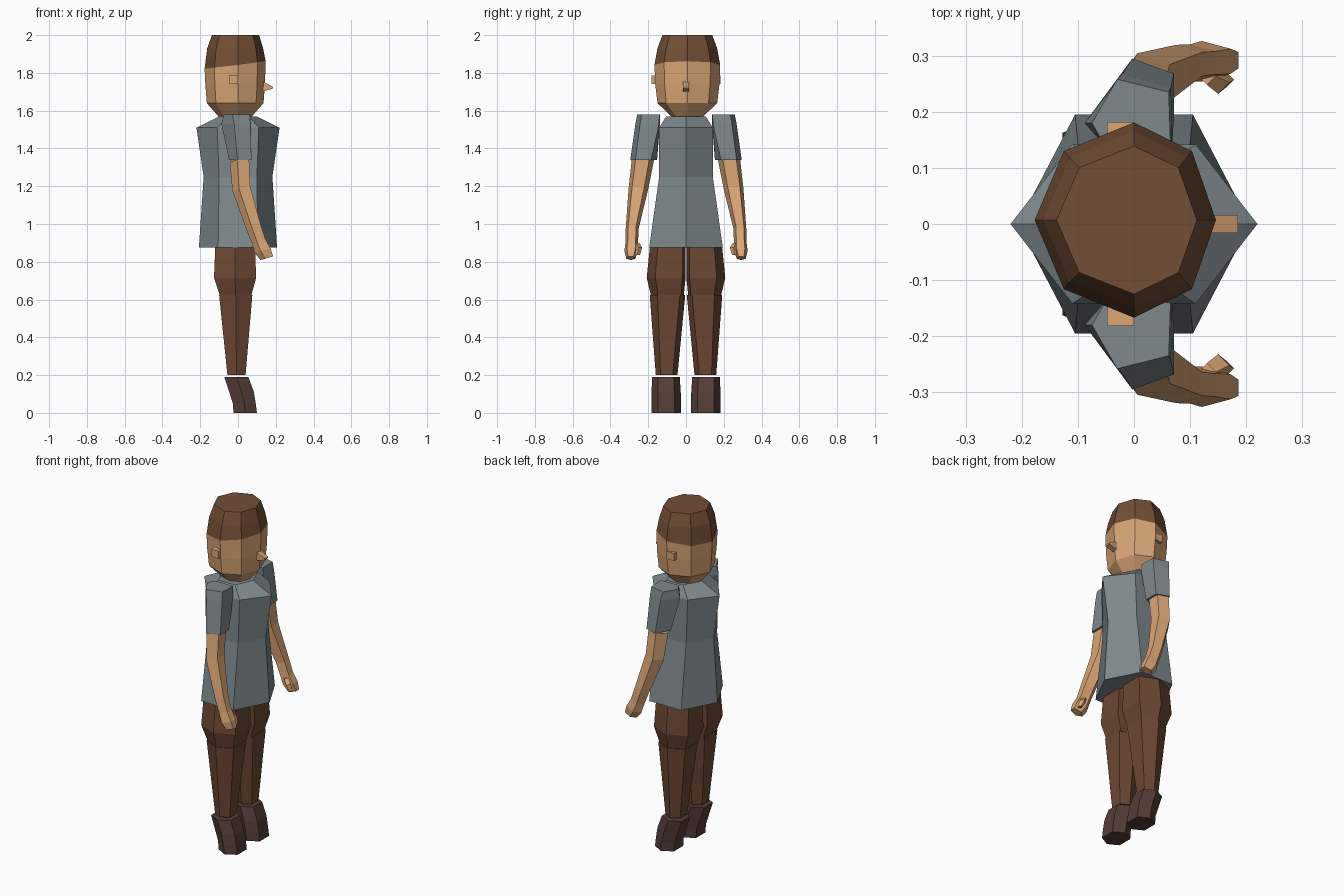
import bpy, bmesh
from math import cos, sin, radians

if "Cube" in bpy.data.objects:
    bpy.data.objects.remove(bpy.data.objects["Cube"])


def material(name, rgb):
    m = bpy.data.materials.new(name)
    m.diffuse_color = (*rgb, 1)
    m.use_nodes = True
    m.node_tree.nodes["Principled BSDF"].inputs["Base Color"].default_value = m.diffuse_color
    return m


SKIN = material("skin", (0.70, 0.38, 0.18))
HAIR = material("brown_hair", (0.17, 0.077, 0.036))
SHIRT = material("grey_cloth", (0.21, 0.25, 0.265))
TROUSERS = material("brown_cloth", (0.15, 0.064, 0.033))
SHOES = material("dark_leather", (0.09, 0.047, 0.038))


def loft(name, rings, mat, mirror=False, caps=(True, True)):
    """Skin a stack of point rings with flat faces."""
    bm = bmesh.new()
    loops = [[bm.verts.new(p) for p in ring] for ring in rings]
    n = len(loops[0])
    for a, b in zip(loops, loops[1:]):
        for i in range(n):
            j = (i + 1) % n
            bm.faces.new((a[i], a[j], b[j], b[i]))
    for use, loop in zip(caps, (loops[0], loops[-1])):
        if use:
            bm.faces.new(loop)
    bmesh.ops.recalc_face_normals(bm, faces=bm.faces)
    me = bpy.data.meshes.new(name)
    bm.to_mesh(me)
    bm.free()
    me.materials.append(mat)
    ob = bpy.data.objects.new(name, me)
    bpy.context.collection.objects.link(ob)
    if mirror:
        mod = ob.modifiers.new("mirror", 'MIRROR')
        mod.use_axis = (False, True, False)
    return ob


def ring(cx, cy, z, rx, ry, n=8, start=0):
    angles = [radians(start + 360 * i / n) for i in range(n)]
    return [(cx + rx * cos(a), cy + ry * sin(a), z) for a in angles]


def head_ring(z, front, back, ry, tilt=0):
    """Octagon with a deeper back half; tilt raises the face side."""
    pts = ring(0, 0.007, z, 1, ry)
    return [(x * (front if x > 0 else back), y, z + tilt * x) for x, y, _ in pts]


def hexagon_x(z, rx, cx, cy):
    """Hexagon with points on +-x and corners at (+-cx, +-cy)."""
    return [(rx, 0, z), (cx, cy, z), (-cx, cy, z),
            (-rx, 0, z), (-cx, -cy, z), (cx, -cy, z)]


def hexagon_y(x0, x1, y0, y1, z, inner=0.22):
    """Hexagon with flats on +-x and points on +-y."""
    m, w, v = (x0 + x1) / 2, (y1 - y0) * 0.22, (y1 - y0) * inner
    return [(x1, y0 + v, z), (x1, y1 - w, z), (m, y1, z),
            (x0, y1 - w, z), (x0, y0 + v, z), (m, y0, z)]


def box_ring(x0, x1, y0, y1, z):
    return [(x0, y0, z), (x1, y0, z), (x1, y1, z), (x0, y1, z)]


# Head and hair
brow = head_ring(1.842, 0.146, 0.177, 0.174, 0.02)
loft("head", [head_ring(1.565, 0.07, 0.10, 0.08),
              head_ring(1.64, 0.135, 0.165, 0.158),
              head_ring(1.74, 0.143, 0.173, 0.170), brow], SKIN, caps=(True, False))
loft("hair", [brow, head_ring(1.93, 0.133, 0.163, 0.158),
              head_ring(2.0, 0.112, 0.138, 0.132)], HAIR, caps=(False, True))

# Ears and nose
loft("ears", [box_ring(-0.048, 0, 0.14, 0.182, 1.74),
              box_ring(-0.048, 0, 0.14, 0.182, 1.785)], SKIN, mirror=True)
loft("nose", [[(0.13, s, 1.70), (0.185, s, 1.718), (0.185, s, 1.726), (0.13, s, 1.757)]
              for s in (-0.016, 0.016)], SKIN)

# Shirt body
loft("shirt", [hexagon_x(0.875, 0.207, 0.105, 0.195),
               hexagon_x(1.25, 0.182, 0.10, 0.142),
               hexagon_x(1.51, 0.22, 0.11, 0.142),
               hexagon_x(1.57, 0.10, 0.055, 0.105)], SHIRT)

# Five-sided sleeves
sleeve_top = [(-0.075, 0.18), (-0.03, 0.258), (0.062, 0.235), (0.065, 0.14), (-0.05, 0.137)]
sleeve_mid = [(-0.088, 0.18), (-0.02, 0.268), (0.066, 0.243), (0.068, 0.143), (-0.05, 0.138)]
sleeve_end = [(-0.048, 0.21), (-0.003, 0.295), (0.071, 0.268), (0.071, 0.185), (0.0, 0.153)]
loft("sleeves", [[(x, y, z) for x, y in pts] for pts, z in
                 ((sleeve_top, 1.58), (sleeve_mid, 1.53), (sleeve_end, 1.34))],
     SHIRT, mirror=True)

# Bare arms and hands
arm = [(0.013, 0.228, 1.345, 0.056, 0.062), (0.022, 0.252, 1.19, 0.052, 0.055),
       (0.088, 0.285, 0.98, 0.042, 0.036), (0.113, 0.287, 0.91, 0.040, 0.035),
       (0.135, 0.290, 0.86, 0.046, 0.038), (0.156, 0.292, 0.82, 0.037, 0.025)]
loft("arms", [[(x, y, z + 0.3 * (x - cx)) for x, y, z in ring(cx, cy, z, rx, ry, 5, 36)]
              for cx, cy, z, rx, ry in arm], SKIN, mirror=True)
loft("thumbs", [ring(0.13, 0.264, 0.90, 0.016, 0.016, 4),
                ring(0.15, 0.252, 0.875, 0.020, 0.020, 4),
                ring(0.165, 0.257, 0.835, 0.013, 0.013, 4)], SKIN, mirror=True)

# Trousers: thighs and lower legs
loft("thighs", [hexagon_y(-0.12, 0.09, 0.002, 0.19, 0.89, 0.08),
                hexagon_y(-0.127, 0.096, 0.002, 0.208, 0.715, 0.08),
                hexagon_y(-0.095, 0.07, 0.012, 0.185, 0.62, 0.08)], TROUSERS, mirror=True)
loft("lower_legs", [hexagon_y(-0.1, 0.076, 0.004, 0.192, 0.625, 0.15),
                    hexagon_y(-0.056, 0.04, 0.045, 0.16, 0.20)], TROUSERS, mirror=True)

# Shoes, leaning forward
loft("shoes", [hexagon_y(-0.073, 0.055, 0.033, 0.18, 0.19),
               hexagon_y(-0.048, 0.083, 0.028, 0.182, 0.115),
               hexagon_y(-0.027, 0.094, 0.026, 0.182, 0.05),
               hexagon_y(-0.024, 0.10, 0.026, 0.182, 0.0)], SHOES, mirror=True)
